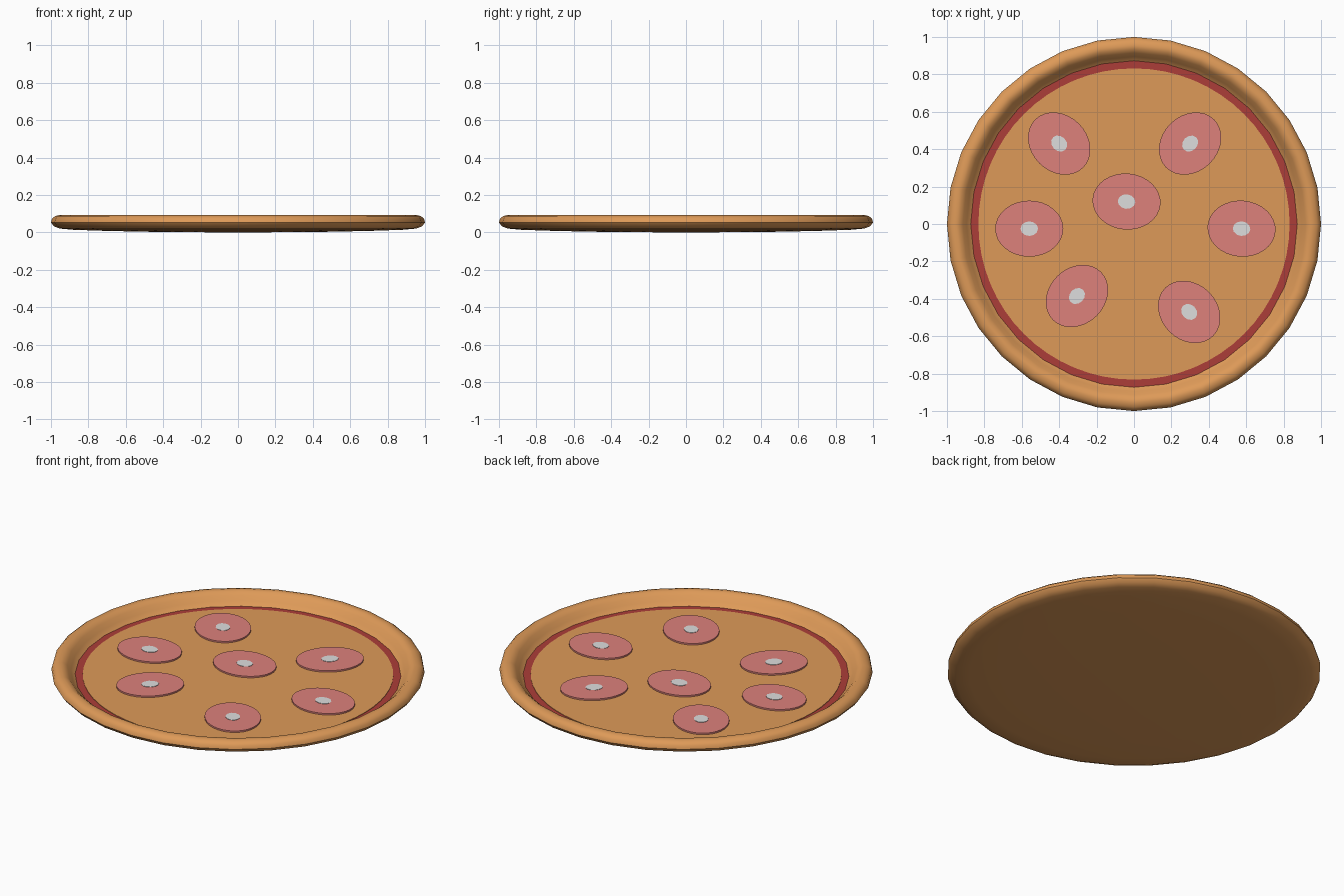
import bpy, bmesh, math
from mathutils import Matrix

if "Cube" in bpy.data.objects:
    bpy.data.objects.remove(bpy.data.objects["Cube"])


def srgb(c):
    c /= 255
    return c / 12.92 if c <= 0.04045 else ((c + 0.055) / 1.055) ** 2.4


def material(name, r, g, b):
    m = bpy.data.materials.new(name)
    m.diffuse_color = (srgb(r), srgb(g), srgb(b), 1)
    m.use_nodes = True
    m.node_tree.nodes["Principled BSDF"].inputs["Base Color"].default_value = m.diffuse_color
    return m


DOUGH = material("baked dough", 222, 154, 88)
SAUCE = material("tomato red", 172, 61, 56)
MEAT = material("sausage pink", 221, 129, 123)
FAT = material("pale fat", 222, 222, 222)


def finish(name, bm, mat):
    bmesh.ops.recalc_face_normals(bm, faces=bm.faces)
    me = bpy.data.meshes.new(name)
    bm.to_mesh(me)
    bm.free()
    ob = bpy.data.objects.new(name, me)
    bpy.context.collection.objects.link(ob)
    me.materials.append(mat)
    bpy.ops.object.select_all(action='DESELECT')
    ob.select_set(True)
    bpy.context.view_layer.objects.active = ob
    bpy.ops.object.shade_smooth_by_angle(angle=math.radians(40))
    return ob


def lathe(name, profile, sides, mat):
    """Spin an (r, z) profile round the z axis."""
    bm = bmesh.new()
    vs = [bm.verts.new((r, 0, z)) for r, z in profile]
    es = [bm.edges.new(p) for p in zip(vs, vs[1:])]
    bmesh.ops.spin(bm, geom=vs + es, cent=(0, 0, 0), axis=(0, 0, 1),
                   angle=2 * math.pi, steps=sides, use_duplicate=False)
    bmesh.ops.remove_doubles(bm, verts=bm.verts, dist=1e-5)
    return finish(name, bm, mat)


def oval(name, x, y, rx, ry, turn, z0, z1, sides, mat):
    """Flat oval slice between heights z0 and z1."""
    bm = bmesh.new()
    m = (Matrix.Translation((x, y, (z0 + z1) / 2))
         @ Matrix.Rotation(math.radians(turn), 4, 'Z')
         @ Matrix.Diagonal((rx, ry, 1, 1)))
    bmesh.ops.create_cone(bm, cap_ends=True, segments=sides, radius1=1,
                          radius2=1, depth=z1 - z0, matrix=m)
    return finish(name, bm, mat)


# Crust: shallow rounded base and raised rim
lathe("crust", [(0, 0), (0.4, 0.002), (0.7, 0.008), (0.88, 0.014),
                (0.955, 0.021), (0.985, 0.033), (1.0, 0.053), (0.995, 0.073),
                (0.978, 0.087), (0.955, 0.093), (0.935, 0.090),
                (0.915, 0.074), (0.895, 0.050), (0.872, 0.026),
                (0.865, 0.023)], 32, DOUGH)

# Sauce disc, showing as a ring round the cheese
oval("sauce", 0, 0, 0.873, 0.873, 0, 0.022, 0.027, 64, SAUCE)
oval("cheese", 0, 0, 0.832, 0.832, 0, 0.024, 0.030, 64, DOUGH)

# Sausage slices, each with a spot of fat in the middle: x, y, turn
slices = [(-0.40, 0.43, -45), (0.30, 0.43, 45), (-0.04, 0.12, -5),
          (-0.56, -0.025, 0), (0.575, -0.025, -5),
          (-0.305, -0.385, 45), (0.295, -0.47, -45)]
for i, (x, y, turn) in enumerate(slices, 1):
    oval(f"sausage_slice_{i}", x, y, 0.182, 0.150, turn, 0.028, 0.039, 32, MEAT)
    oval(f"fat_spot_{i}", x, y, 0.047, 0.039, turn, 0.037, 0.041, 12, FAT)
